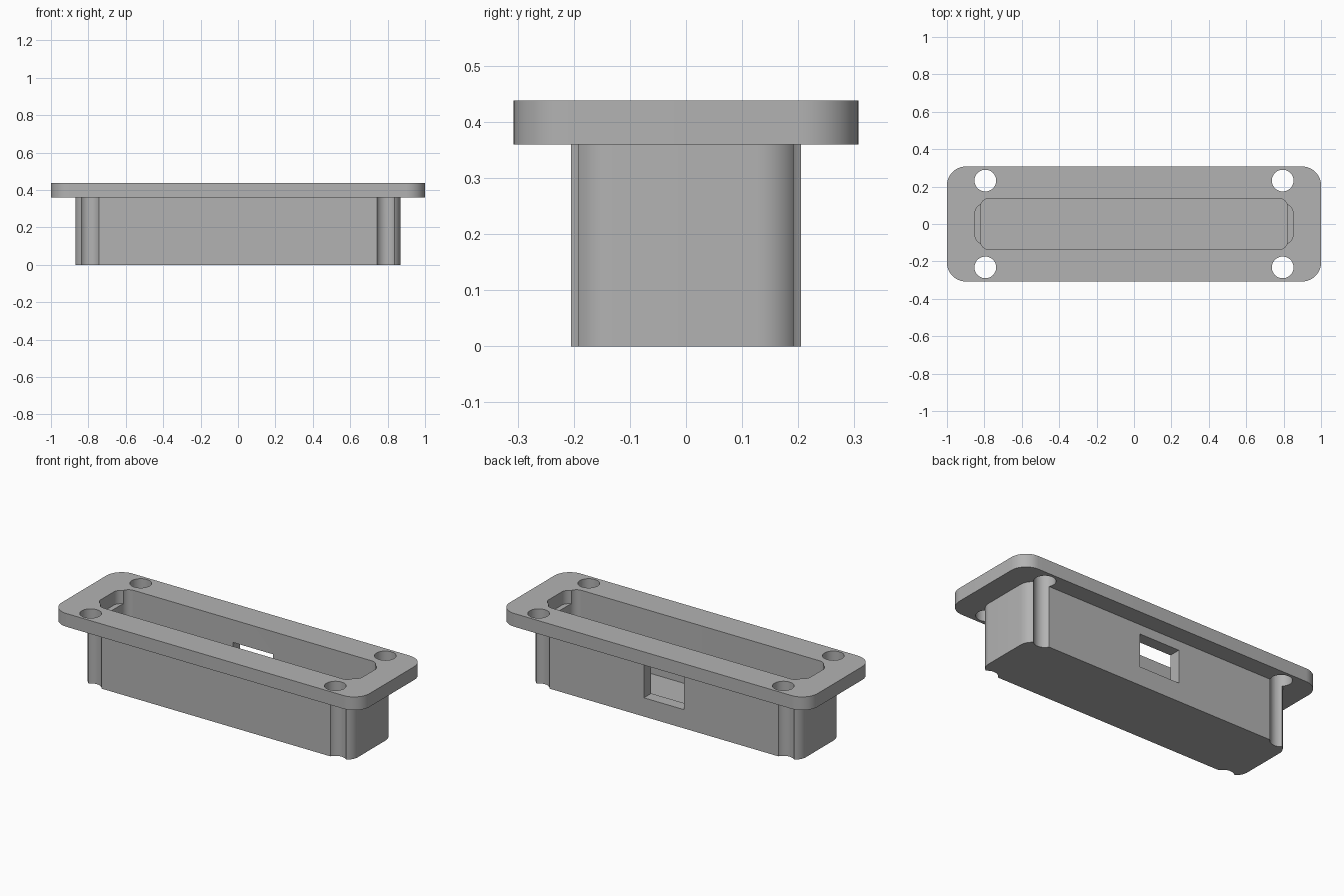
import bpy, bmesh
from math import cos, sin, pi

cube = bpy.data.objects.get("Cube")
if cube:
    bpy.data.objects.remove(cube, do_unlink=True)

HEIGHT, FLANGE_Z = 0.438, 0.36

# One plain grey for the whole moulding
grey = bpy.data.materials.new("plain grey")
grey.use_nodes = True
colour = (0.45, 0.45, 0.45, 1)
grey.diffuse_color = colour
grey.node_tree.nodes["Principled BSDF"].inputs["Base Color"].default_value = colour


def prism(name, outline, z0, z1):
    """Extrude a closed outline from z0 to z1."""
    bm = bmesh.new()
    base = bm.faces.new([bm.verts.new((x, y, z0)) for x, y in outline])
    top = bmesh.ops.extrude_face_region(bm, geom=[base])["geom"]
    verts = [v for v in top if isinstance(v, bmesh.types.BMVert)]
    bmesh.ops.translate(bm, verts=verts, vec=(0, 0, z1 - z0))
    bmesh.ops.recalc_face_normals(bm, faces=bm.faces)
    mesh = bpy.data.meshes.new(name)
    bm.to_mesh(mesh)
    bm.free()
    mesh.materials.append(grey)
    obj = bpy.data.objects.new(name, mesh)
    bpy.context.collection.objects.link(obj)
    return obj


def rounded(hx, hy, r, steps=12):
    """Rounded rectangle outline from its half sizes and corner radius."""
    points = []
    for corner, (sx, sy) in enumerate(((1, 1), (-1, 1), (-1, -1), (1, -1))):
        for i in range(steps + 1):
            a = (corner + i / steps) * pi / 2
            points.append((sx * (hx - r) + r * cos(a), sy * (hy - r) + r * sin(a)))
    return points


def circle(cx, cy, r, steps=48):
    return [(cx + r * cos(2 * pi * i / steps), cy + r * sin(2 * pi * i / steps))
            for i in range(steps)]


def combine(target, tool, operation):
    """Apply a boolean and discard the tool."""
    mod = target.modifiers.new("combine", "BOOLEAN")
    mod.object, mod.operation, mod.solver = tool, operation, "EXACT"
    bpy.context.view_layer.objects.active = target
    bpy.ops.object.modifier_apply(modifier=mod.name)
    bpy.data.objects.remove(tool, do_unlink=True)


# Mounting flange joined to the box below it
housing = prism("flanged_housing", rounded(1.0, 0.307, 0.1), FLANGE_Z, HEIGHT)
combine(housing, prism("box", rounded(0.87, 0.205, 0.077), 0, 0.4), "UNION")

# Deep pocket, with a shallow shelf at each end
combine(housing, prism("pocket", rounded(0.82, 0.137, 0.045), 0.07, 0.6), "DIFFERENCE")
combine(housing, prism("shelf", rounded(0.85, 0.108, 0.05), FLANGE_Z, 0.6), "DIFFERENCE")

# Screw holes, which also groove the box corners
for sx in (-1, 1):
    for sy in (-1, 1):
        hole = prism("screw_hole", circle(sx * 0.795, sy * 0.232, 0.058), -0.1, 0.6)
        combine(housing, hole, "DIFFERENCE")

# Window in the back wall
window = prism("window", [(-0.13, 0.1), (0.13, 0.1), (0.13, 0.3), (-0.13, 0.3)], 0.11, 0.305)
combine(housing, window, "DIFFERENCE")

# Smooth rounded walls, crisp edges
bpy.ops.object.select_all(action="DESELECT")
housing.select_set(True)
bpy.context.view_layer.objects.active = housing
bpy.ops.object.shade_smooth_by_angle(angle=pi / 6)
